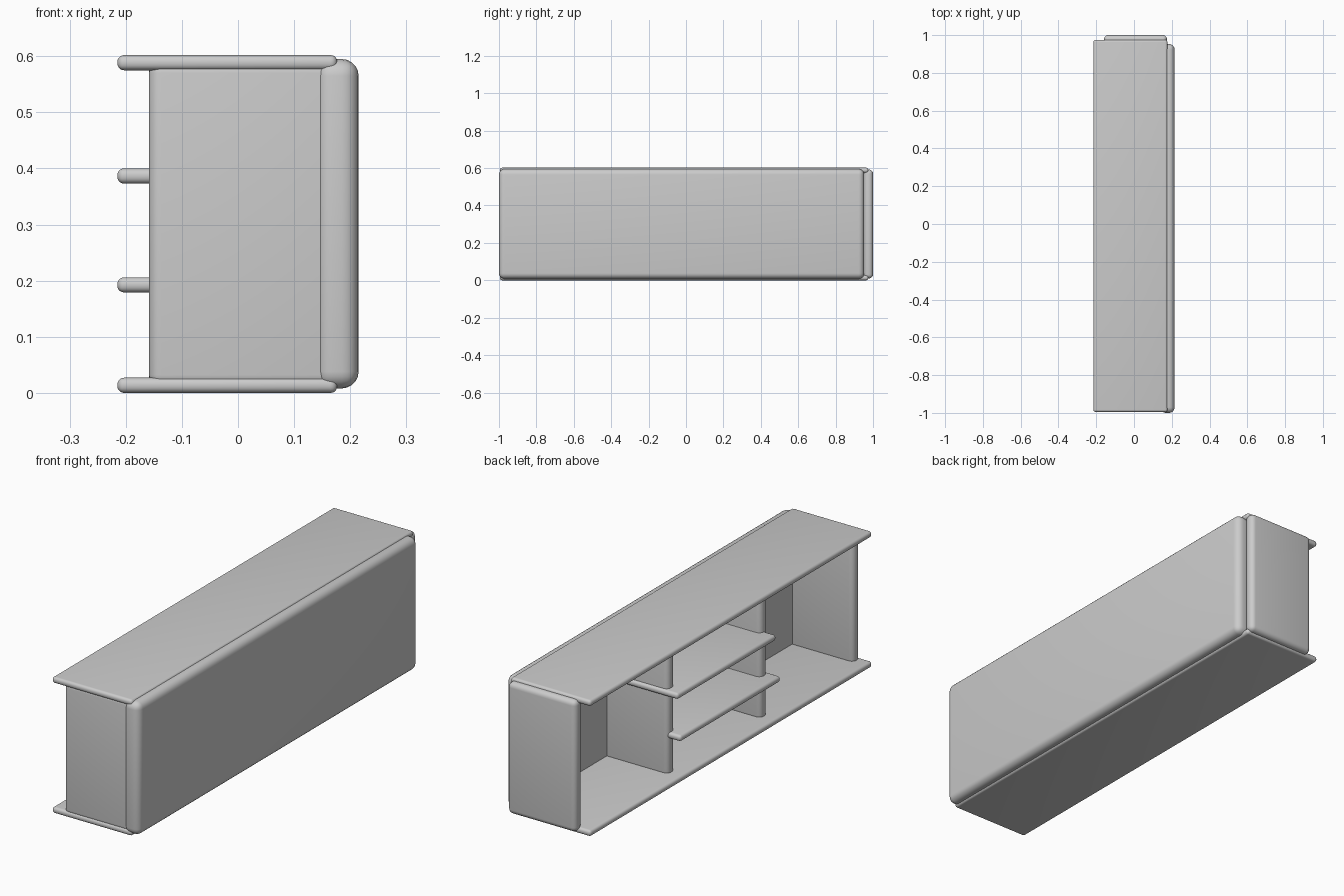
import bpy

if "Cube" in bpy.data.objects:
    bpy.data.objects.remove(bpy.data.objects["Cube"])


def board(name, x, y, z, radius, segments=5):
    """Rounded box from (min, max) ranges on each axis."""
    bpy.ops.mesh.primitive_cube_add(
        size=1, location=[sum(r) / 2 for r in (x, y, z)])
    ob = bpy.context.object
    ob.name = name
    ob.scale = [r[1] - r[0] for r in (x, y, z)]
    bpy.ops.object.transform_apply(location=False, rotation=False, scale=True)
    mod = ob.modifiers.new("rounded_edges", 'BEVEL')
    mod.width = radius
    mod.segments = segments
    mod.limit_method = 'NONE'
    bpy.ops.object.modifier_apply(modifier=mod.name)
    bpy.ops.object.shade_smooth_by_angle()
    return ob


# Top and bottom slabs
SLAB_X, SLAB_Y = (-0.215, 0.177), (-0.995, 0.975)
board("top_slab", SLAB_X, SLAB_Y, (0.575, 0.602), 0.012)
board("bottom_slab", SLAB_X, SLAB_Y, (0.0, 0.027), 0.012)

# Thick back panel
board("back_panel", (0.138, 0.215), (-1.0, 0.953), (0.008, 0.595), 0.03)

# Two end panels and two dividers, evenly spaced
for i, name in enumerate(("near_end_panel", "near_divider",
                          "far_divider", "far_end_panel")):
    y = -0.966 + i * 0.647
    board(name, (-0.159, 0.175), (y - 0.025, y + 0.025), (0.01, 0.592), 0.022)

# Two open shelves in the middle bay
board("lower_shelf", (-0.215, 0.17), (-0.355, 0.345), (0.179, 0.206), 0.012)
board("upper_shelf", (-0.215, 0.17), (-0.325, 0.365), (0.373, 0.400), 0.012)
